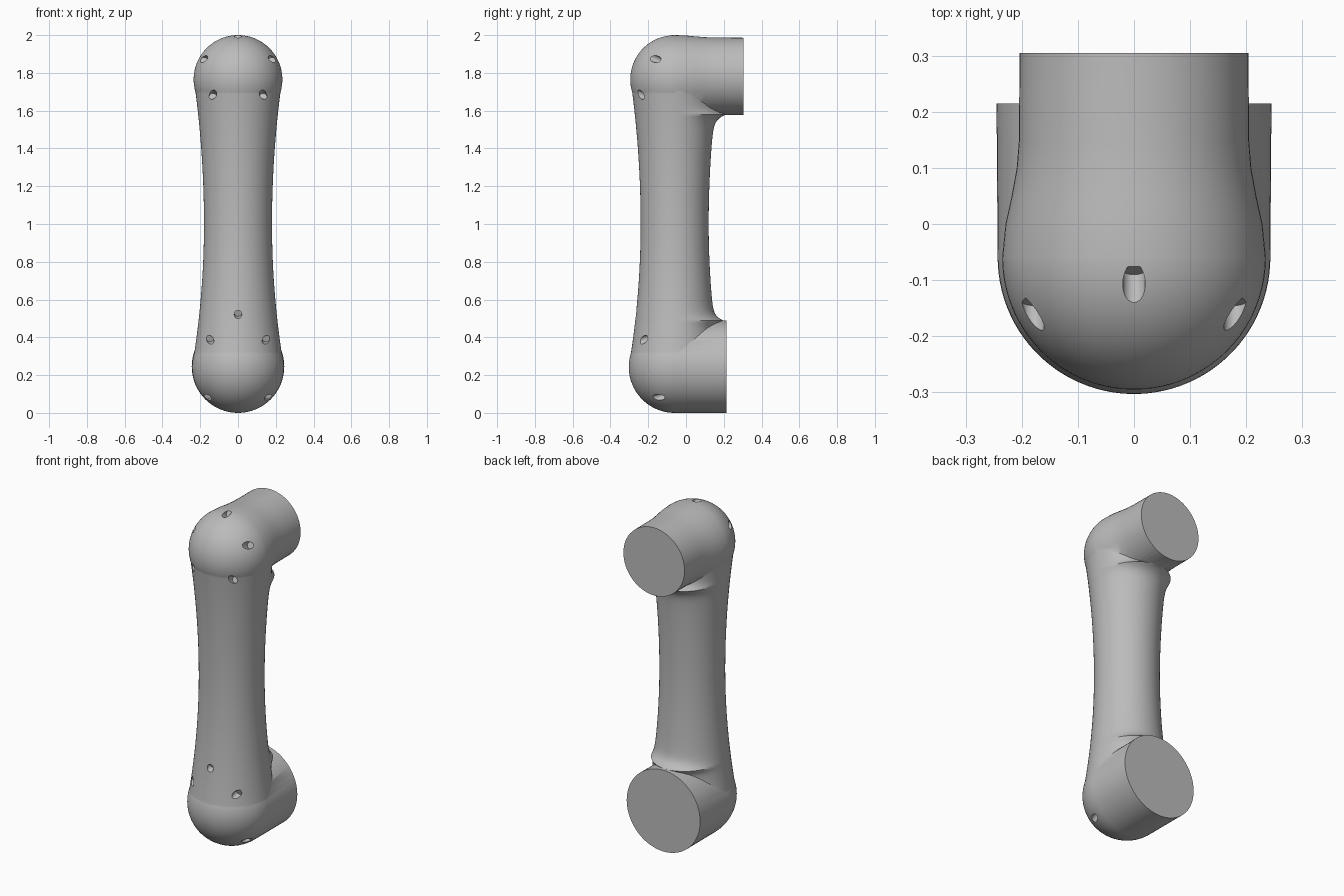
import bpy, bmesh, math
from mathutils import Vector

if "Cube" in bpy.data.objects:
    bpy.data.objects.remove(bpy.data.objects["Cube"])

SEG = 64
AXIS_Y = -0.06          # the tube stands slightly forward of the centre

grey = bpy.data.materials.new("light grey")
grey.use_nodes = True
colour = (0.5, 0.5, 0.5, 1)
grey.diffuse_color = colour
grey.node_tree.nodes["Principled BSDF"].inputs["Base Color"].default_value = colour


def loft(name, rings):
    """Skin closed rings of points and cap both ends."""
    bm = bmesh.new()
    loops = [[bm.verts.new(p) for p in ring] for ring in rings]
    for a, b in zip(loops, loops[1:]):
        for i in range(SEG):
            j = (i + 1) % SEG
            bm.faces.new((a[i], a[j], b[j], b[i]))
    bm.faces.new(loops[0])
    bm.faces.new(loops[-1])
    bmesh.ops.recalc_face_normals(bm, faces=bm.faces)
    mesh = bpy.data.meshes.new(name)
    bm.to_mesh(mesh)
    bm.free()
    mesh.materials.append(grey)
    obj = bpy.data.objects.new(name, mesh)
    bpy.context.collection.objects.link(obj)
    return obj


def angles():
    return [2 * math.pi * i / SEG for i in range(SEG)]


def tube_ring(z):
    """Waisted tube section; its back swells into a fillet under each joint."""
    r = 0.18 + (0.11 if z < 1 else 0.092) * (z - 1) ** 2
    swell = (0.052 * math.exp(-abs(z - 0.488) / 0.022)
             + 0.062 * math.exp(-abs(z - 1.58) / 0.025))
    return [(r * math.cos(a),
             AXIS_Y + math.sin(a) * (r + (swell if math.sin(a) > 0 else 0)), z)
            for a in angles()]


def round_ring(y, z, r):
    return [(r * math.cos(a), y, z + r * math.sin(a)) for a in angles()]


def elbow(name, ball_z, ball_r, neck):
    """Rounded front cap running back into a horizontal flange."""
    rings = []
    for i in range(24):
        t = math.pi / 2 * (i + 0.3) / 24
        rings.append(round_ring(AXIS_Y - ball_r * math.cos(t), ball_z, ball_r * math.sin(t)))
    rings += [round_ring(*n) for n in neck]
    return loft(name, rings)


def boolean(target, tool, operation):
    mod = target.modifiers.new(operation, "BOOLEAN")
    mod.operation, mod.solver, mod.object = operation, "EXACT", tool
    bpy.context.view_layer.objects.active = target
    bpy.ops.object.modifier_apply(modifier=mod.name)
    bpy.data.objects.remove(tool)


def screw_hole(target, entry, axis, depth=0.03, radius=0.02):
    """Shallow round pocket sunk along the cap's own direction."""
    axis = Vector(axis).normalized()
    side = Vector((1, 0, 0))
    up = axis.cross(side)
    rings = []
    for d in (-depth, 0.1):
        centre = Vector(entry) + axis * d
        rings.append([centre + radius * (side * math.cos(a) + up * math.sin(a))
                      for a in angles()])
    boolean(target, loft("hole_cutter", rings), "DIFFERENCE")


# Main tube
link = loft("arm_link", [tube_ring(0.25 + 0.01 * i) for i in range(152)])

# Upper joint narrows to its flange, lower joint stays full width
upper = elbow("upper_joint", 1.765, 0.235, [
    (AXIS_Y, 1.765, 0.235), (0.0, 1.769, 0.229), (0.05, 1.775, 0.218),
    (0.1, 1.78, 0.209), (0.15, 1.782, 0.205), (0.305, 1.782, 0.204)])
lower = elbow("lower_joint", 0.243, 0.243, [
    (AXIS_Y, 0.243, 0.243), (0.215, 0.245, 0.245)])
boolean(link, upper, "UNION")
boolean(link, lower, "UNION")

# Screw holes around the two front caps
upper_axis, lower_axis = (0, -0.92, 0.39), (0, -0.94, -0.34)
screw_hole(link, (0, -0.11, 1.995), upper_axis)
screw_hole(link, (0, -0.268, 0.52), lower_axis)
for s in (-1, 1):
    screw_hole(link, (0.18 * s, -0.165, 1.875), upper_axis)
    screw_hole(link, (0.133 * s, -0.24, 1.685), upper_axis)
    screw_hole(link, (0.148 * s, -0.23, 0.385), lower_axis)
    screw_hole(link, (0.16 * s, -0.145, 0.083), lower_axis)

# Smooth skin with crisp flange and hole edges
bpy.ops.object.select_all(action="DESELECT")
link.select_set(True)
bpy.context.view_layer.objects.active = link
bpy.ops.object.shade_smooth_by_angle(angle=math.radians(35))
